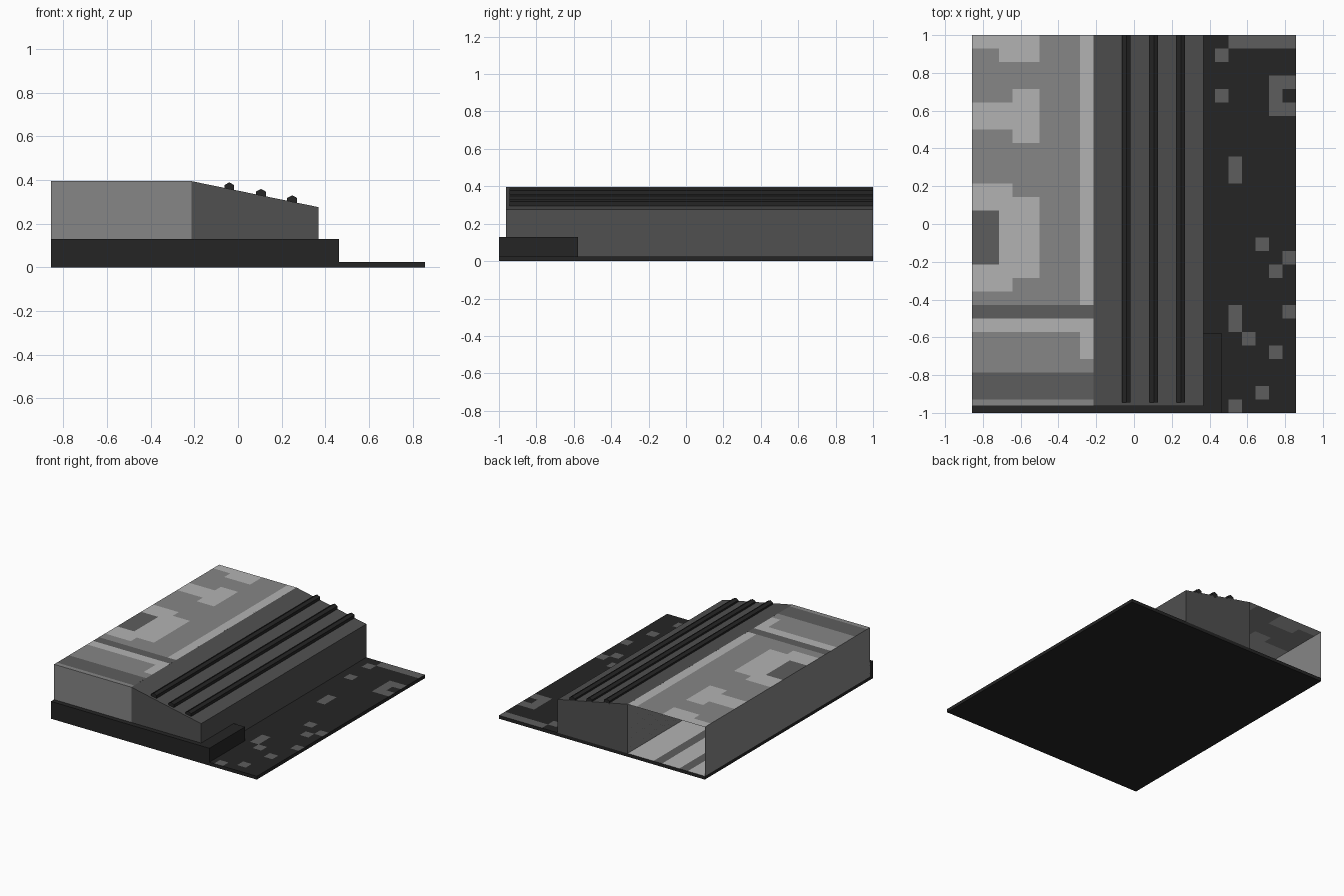
import bpy, bmesh, math

if "Cube" in bpy.data.objects:
    bpy.data.objects.remove(bpy.data.objects["Cube"])

PIX = 1 / 14          # side of one painted square
L, R = -0.857, 0.857  # model side limits


def material(name, g):
    m = bpy.data.materials.new(name)
    m.diffuse_color = (g, g, g, 1)
    m.use_nodes = True
    m.node_tree.nodes["Principled BSDF"].inputs["Base Color"].default_value = m.diffuse_color
    return m


PALE, GREY, DIM, SLATE, BLACK = [
    material(n, g) for n, g in (("pale", .45), ("grey", .24), ("dim", .11),
                                ("slate", .08), ("black", .018))]


def make(name, bm, mats, recalc=True):
    if recalc:
        bmesh.ops.recalc_face_normals(bm, faces=bm.faces)
    me = bpy.data.meshes.new(name)
    bm.to_mesh(me)
    bm.free()
    for m in mats:
        me.materials.append(m)
    ob = bpy.data.objects.new(name, me)
    bpy.context.collection.objects.link(ob)
    return ob


def prism(name, profile, y0, y1, mat, skip=(), back=True):
    """Extrude an (x, z) profile along y; skip lists side faces left out."""
    bm = bmesh.new()
    a = [bm.verts.new((x, y0, z)) for x, z in profile]
    b = [bm.verts.new((x, y1, z)) for x, z in profile]
    n = len(profile)
    bm.faces.new(a)
    if back:
        bm.faces.new(b)
    for i in range(n):
        if i not in skip:
            j = (i + 1) % n
            bm.faces.new((a[i], a[j], b[j], b[i]))
    return make(name, bm, [mat])


def rect(x0, x1, z0, z1):
    return [(x0, z0), (x1, z0), (x1, z1), (x0, z1)]


def painted_sheet(name, x1, y0, z, mats, patches):
    """Flat sheet of squares; patches = (col0, col1, row0, row1, material)."""
    bm = bmesh.new()
    for c in range(round((x1 - L) / PIX)):
        for r in range(math.ceil((1 - y0) / PIX - 1e-6)):
            xa, xb = L + c * PIX, min(L + (c + 1) * PIX, x1)
            ya, yb = max(1 - (r + 1) * PIX, y0), 1 - r * PIX
            f = bm.faces.new([bm.verts.new((x, y, z)) for x, y in
                              ((xa, ya), (xb, ya), (xb, yb), (xa, yb))])
            for c0, c1, r0, r1, m in patches:
                if c0 <= c < c1 and r0 <= r < r1:
                    f.material_index = m
    bmesh.ops.remove_doubles(bm, verts=bm.verts, dist=1e-4)
    return make(name, bm, mats, recalc=False)


# Ground plate with a flecked top
prism("base_plate", rect(L, R, 0, .025), -1, 1, BLACK, skip=(2,))
flecks = [(20, 24, 0, 1), (18, 19, 1, 2), (19, 20, 0, 1), (18, 19, 4, 5),
          (19, 20, 9, 11), (22, 24, 3, 4), (23, 24, 5, 6), (22, 23, 4, 6),
          (21, 22, 15, 16), (22, 23, 17, 18), (23, 24, 20, 21),
          (19, 20, 20, 22), (20, 21, 22, 23), (22, 23, 23, 24),
          (21, 22, 26, 27), (19, 20, 27, 28), (23, 24, 16, 17)]
floor_marks = [(0, 9, 0, 28, 2), (2, 3, 0, 28, 1), (5, 6, 0, 28, 1)]
painted_sheet("base_top", R, -1, .025, [BLACK, DIM, PALE],
              floor_marks + [f + (1,) for f in flecks])

# Front step
prism("front_step", rect(L, .462, 0, .13), -1, -.577, BLACK)

# Tall hollow section, open at the back, with a painted roof
prism("tall_section", rect(L, -.214, .025, .395), -.963, 1, GREY,
      skip=(0, 2), back=False)
painted_sheet("roof", -.214, -.963, .395, [GREY, PALE, DIM], [
    (0, 5, 0, 1, 1), (2, 5, 1, 2, 1), (0, 5, 5, 7, 1), (3, 5, 4, 8, 1),
    (0, 3, 11, 19, 1), (3, 5, 12, 18, 1), (0, 2, 13, 17, 2),
    (8, 9, 0, 24, 1), (0, 9, 20, 21, 2), (0, 9, 21, 22, 1),
    (0, 9, 25, 27, 2)])

# Sloped section
prism("sloped_section", [(-.214, .025), (.368, .025), (.368, .276), (-.214, .395)],
      -.963, 1, SLATE)

# Three six-sided rails along the slope
for i, (x, z) in enumerate(((-.04, .365), (.105, .335), (.248, .306))):
    hexagon = [(x + .026 * math.sin(k * math.pi / 3),
                z + .024 * math.cos(k * math.pi / 3)) for k in range(6)]
    prism(f"rail_{i + 1}", hexagon, -.945, 1, BLACK)
